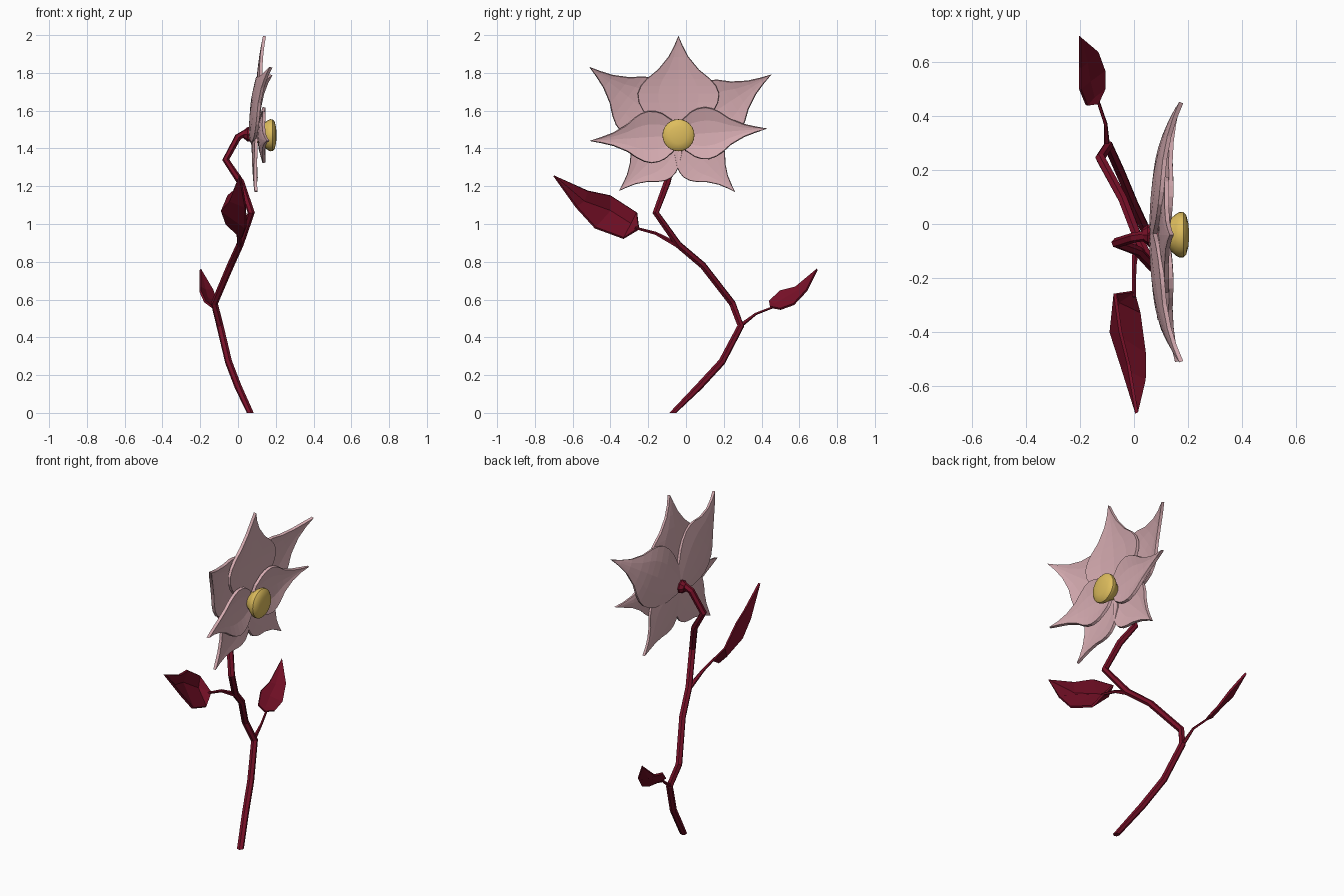
import bpy, bmesh, math
from mathutils import Vector

cube = bpy.data.objects.get("Cube")
if cube:
    bpy.data.objects.remove(cube, do_unlink=True)


def material(name, rgb):
    mat = bpy.data.materials.new(name)
    mat.use_nodes = True
    colour = (*rgb, 1)
    mat.diffuse_color = colour
    mat.node_tree.nodes["Principled BSDF"].inputs["Base Color"].default_value = colour
    return mat


crimson = material("crimson", (.18, .005, .02))
pink = material("dusty_pink", (.67, .41, .44))
yellow = material("golden_yellow", (.73, .51, .11))


def finish(name, bm, mat, thickness=0):
    bmesh.ops.remove_doubles(bm, verts=bm.verts, dist=.0001)
    bmesh.ops.recalc_face_normals(bm, faces=bm.faces)
    mesh = bpy.data.meshes.new(name)
    bm.to_mesh(mesh)
    bm.free()
    mesh.materials.append(mat)
    obj = bpy.data.objects.new(name, mesh)
    bpy.context.collection.objects.link(obj)
    if thickness:
        solid = obj.modifiers.new("thickness", "SOLIDIFY")
        solid.thickness = thickness
        solid.offset = 0
    return obj


def tube(name, path, radii, sides, mat, start=None):
    """Loft rings along a path, carrying the frame from ring to ring."""
    pts = [Vector(p) for p in path]
    bm = bmesh.new()
    rings, tangent, side = [], None, None
    for i, p in enumerate(pts):
        new = Vector()
        if i > 0:
            new += (p - pts[i - 1]).normalized()
        if i < len(pts) - 1:
            new += (pts[i + 1] - p).normalized()
        new.normalize()
        if i == 0 and start:
            new = Vector(start)
        if side is None:
            side = new.orthogonal().normalized()
        else:
            side = tangent.rotation_difference(new) @ side
        tangent = new
        other = tangent.cross(side)
        ring = []
        for k in range(sides):
            a = math.tau * k / sides
            ring.append(bm.verts.new(p + radii[i] * (side * math.cos(a) + other * math.sin(a))))
        rings.append(ring)
    for a, b in zip(rings, rings[1:]):
        for k in range(sides):
            n = (k + 1) % sides
            bm.faces.new((a[k], a[n], b[n], b[k]))
    bm.faces.new(rings[0])
    bm.faces.new(rings[-1])
    return finish(name, bm, mat)


def sheet(name, rows, mat, thickness):
    """Skin rows of points into a thin solid blade."""
    bm = bmesh.new()
    grid = [[bm.verts.new(p) for p in row] for row in rows]
    for a, b in zip(grid, grid[1:]):
        for k in range(len(a) - 1):
            bm.faces.new((a[k], a[k + 1], b[k + 1], b[k]))
    bmesh.ops.dissolve_degenerate(bm, edges=bm.edges, dist=.0001)
    return finish(name, bm, mat, thickness)


# Winding stem
stem_path = [(.065, -.07, 0), (0, .07, .14), (-.05, .19, .27), (-.095, .29, .46),
             (-.125, .245, .58), (-.04, .09, .78), (.01, -.04, .89), (.07, -.16, 1.06),
             (.015, -.1, 1.22), (-.065, -.07, 1.34), (0, -.05, 1.46), (.07, -.04, 1.5)]
tube("stem", stem_path, [.019] * len(stem_path), 6, crimson, start=(0, 0, 1))
tube("calyx", [(.03, -.04, 1.475), (.05, -.04, 1.475), (.09, -.04, 1.475)],
     [.022, .038, .035], 8, crimson)

# Leaf stalks
tube("front_leaf_stalk", [(.01, -.04, .885), (0, -.16, .95), (0, -.27, .98)],
     [.015, .009, .007], 5, crimson)
tube("back_leaf_stalk", [(-.1, .285, .46), (-.105, .37, .525), (-.135, .46, .56)],
     [.012, .007, .006], 5, crimson)


def leaf(name, base, stations, tip):
    sheet(name, [[base] * 3] + stations + [[tip] * 3], crimson, .012)


# Folded leaves: upper edge, midrib, lower edge at each station
leaf("front_leaf", (0, -.25, .975),
     [[(-.07, -.26, 1.06), (-.06, -.29, 1), (.02, -.33, .925)],
      [(-.05, -.4, 1.15), (-.085, -.4, 1.07), (.04, -.48, .98)],
      [(-.02, -.52, 1.175), (-.04, -.54, 1.12), (.04, -.58, 1.09)]],
     (.01, -.7, 1.255))
leaf("back_leaf", (-.135, .445, .56),
     [[(-.175, .44, .59), (-.15, .47, .575), (-.11, .5, .55)],
      [(-.2, .5, .645), (-.165, .53, .61), (-.11, .57, .575)],
      [(-.2, .58, .665), (-.175, .6, .65), (-.135, .64, .65)]],
     (-.2, .695, .76))

# Petals: one pointed outline, fitted to each tip
centre_y, centre_z = -.04, 1.47
outline = [(0, .15), (.12, .6), (.25, .87), (.33, .97), (.42, 1), (.5, .92),
           (.57, .77), (.66, .5), (.79, .24), (.9, .1), (1, 0)]


def petal(name, tip_y, tip_z, width, depth, rise, cup, skew=1):
    along = Vector((0, tip_y - centre_y, tip_z - centre_z))
    across = Vector((1, 0, 0)).cross(along).normalized()
    rows = []
    for t, w in outline:
        t = t ** skew
        row = []
        for s in (-1, -.5, 0, .5, 1):
            p = Vector((depth, centre_y, centre_z)) + along * t + across * (s * w * width)
            p.x += rise * t ** 2.5 + cup * w * s * s
            row.append(p)
        rows.append(row)
    sheet(name, rows, pink, .016)


petal("top_petal", -.04, 1.995, .215, .095, .045, .02)
for label, tips in (("left", ((.45, 1.79), (.26, 1.17), (.43, 1.505))),
                    ("right", ((-.51, 1.83), (-.355, 1.175), (-.51, 1.44)))):
    upper, lower, inner = tips
    petal(label + "_upper_petal", *upper, .17, .065, .11, .02)
    petal(label + "_lower_petal", *lower, .138, .08, .015, .015)
    petal(label + "_inner_petal", *inner, .137, .11, .05, .025, skew=1.3)

# Rounded flower centre
profile = [(.1, .04), (.13, .055), (.155, .077), (.17, .085), (.183, .084),
           (.194, .072), (.201, .045), (.204, .015)]
heart = tube("flower_centre", [(x, centre_y, centre_z) for x, r in profile],
             [r for x, r in profile], 24, yellow)
bpy.ops.object.select_all(action="DESELECT")
heart.select_set(True)
bpy.context.view_layer.objects.active = heart
bpy.ops.object.shade_smooth_by_angle(angle=math.radians(40))
